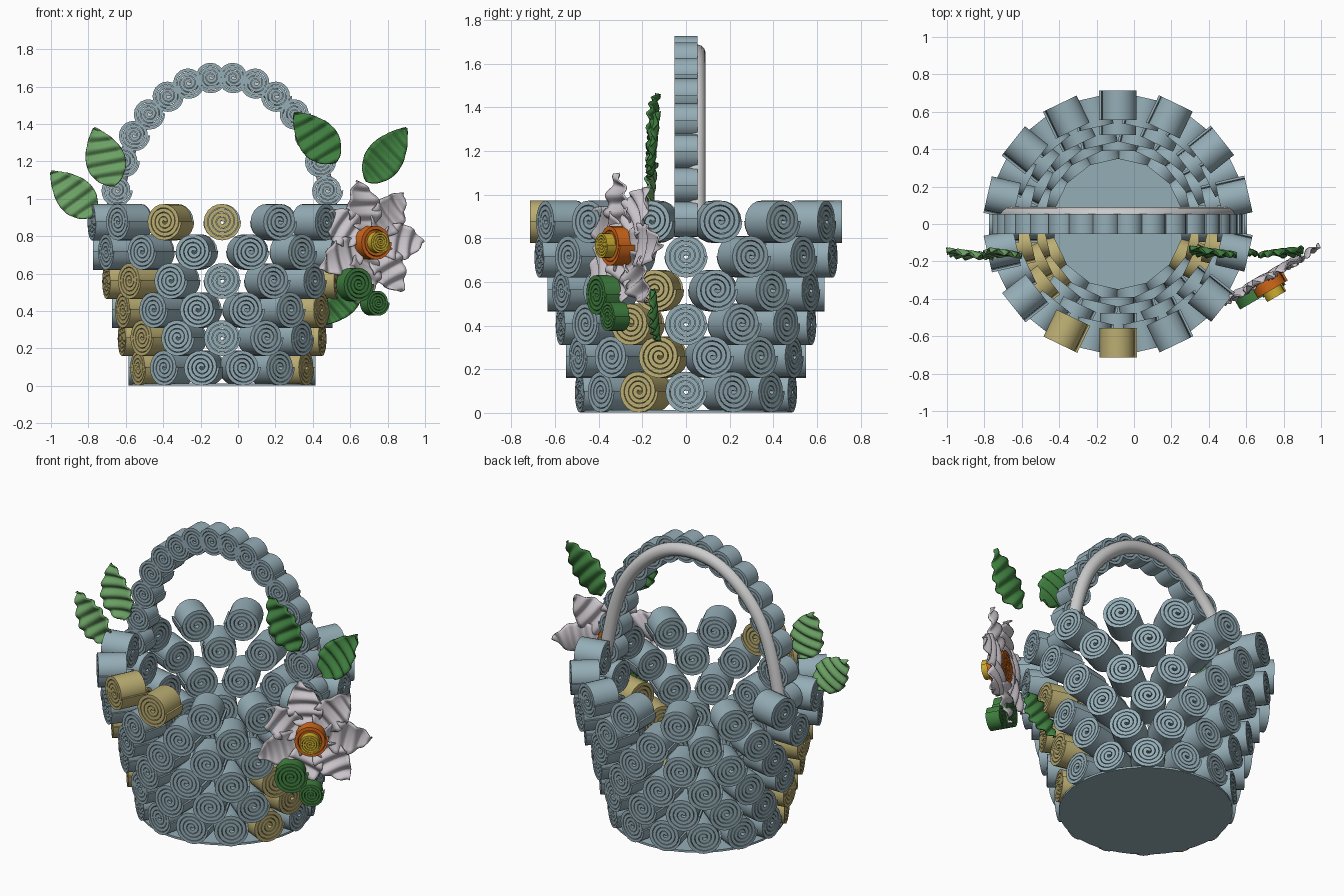
import bpy, bmesh, math
from math import sin, cos, pi, radians
from mathutils import Vector

if "Cube" in bpy.data.objects:
    bpy.data.objects.remove(bpy.data.objects["Cube"])

CX = -0.085  # basket axis


def material(name, col):
    m = bpy.data.materials.new(name)
    m.diffuse_color = (*col, 1)
    m.use_nodes = True
    m.node_tree.nodes["Principled BSDF"].inputs["Base Color"].default_value = m.diffuse_color
    return m


blue = material("blue_paper", (0.30, 0.42, 0.47))
tan = material("tan_paper", (0.50, 0.42, 0.17))
dark_green = material("dark_green", (0.05, 0.21, 0.05))
light_green = material("light_green", (0.15, 0.36, 0.13))
orange = material("orange", (0.65, 0.14, 0.01))
yellow = material("yellow", (0.60, 0.42, 0.03))
petal_mat = material("petal", (0.60, 0.56, 0.60))


def finish(bm, name, mat, angle=35):
    bmesh.ops.recalc_face_normals(bm, faces=bm.faces)
    me = bpy.data.meshes.new(name)
    bm.to_mesh(me)
    bm.free()
    me.shade_smooth()
    me.set_sharp_from_angle(angle=radians(angle))
    if mat:
        me.materials.append(mat)
    return me


def add(name, me):
    ob = bpy.data.objects.new(name, me)
    bpy.context.collection.objects.link(ob)
    return ob


# Rolled paper strip: unit radius, unit length along z
def roll_mesh(name, mat, turns=4, per_turn=20):
    bm = bmesh.new()
    n = turns * per_turn
    pitch = 0.86 / (turns - 0.2)
    prev = None
    for i in range(n + 1):
        a = 2 * pi * i / per_turn
        ro = min(1.0, 0.17 + pitch * i / per_turn)
        ri = max(0.03, 0.17 + pitch * i / per_turn - pitch * 0.86)
        ri = min(ri, ro - 0.03)
        ring = [bm.verts.new((r * cos(a), r * sin(a), z))
                for r, z in ((ri, -.5), (ro, -.5), (ro, .5), (ri, .5))]
        if prev:
            for k in range(4):
                j = (k + 1) % 4
                bm.faces.new((prev[k], prev[j], ring[j], ring[k]))
        else:
            bm.faces.new(ring)
        prev = ring
    bm.faces.new(prev)
    return finish(bm, name, mat)


rolls = {m.name: roll_mesh("roll_" + m.name, m)
         for m in (blue, tan, dark_green, orange, yellow)}


def roll(name, mat, centre, axis, radius, length):
    ob = add(name, rolls[mat.name])
    ob.location = centre
    ob.rotation_mode = 'QUATERNION'
    ob.rotation_quaternion = Vector(axis).to_track_quat('Z', 'Y')
    ob.scale = (radius, radius, length)


# Basket wall: six staggered rows of 14 rolls (z, outer radius, roll radius)
rows = [(0.10, 0.50, 0.098), (0.26, 0.55, 0.100), (0.41, 0.59, 0.100),
        (0.565, 0.635, 0.100), (0.72, 0.69, 0.100), (0.88, 0.715, 0.102)]
# tan rolls, as steps away from the front
tan_steps = [(2.5, -2.5), (3, -3, -2), (2.5, -2.5), (3, -3, -2), (), (0, -1)]
for r, (z, outer, rad) in enumerate(rows):
    for k in range(-7, 7):
        s = k + (0.5 if r % 2 == 0 else 0)
        a = -pi / 2 + s * 2 * pi / 14
        d = Vector((cos(a), sin(a), 0))
        c = Vector((CX, 0, z)) + d * (outer - 0.08)
        roll("basket_roll", tan if s in tan_steps[r] else blue, c, d, rad, 0.16)

# Basket floor
bm = bmesh.new()
bmesh.ops.create_cone(bm, cap_ends=True, segments=48, radius1=0.485, radius2=0.485, depth=0.012)
add("basket_floor", finish(bm, "basket_floor", blue)).location = (CX, 0, 0.008)

# Handle: arch of rolls, mirrored about the basket axis
half = [(0.06, 1.65), (0.18, 1.62), (0.29, 1.55), (0.39, 1.455), (0.47, 1.34),
        (0.525, 1.20), (0.563, 1.045), (0.59, 0.89)]
for dx, z in half:
    for s in (-1, 1):
        roll("handle_roll", blue, (CX + s * dx, 0, z), (0, -1, 0), 0.085, 0.105)

# Handle backing tube
pts = [(-x, z) for x, z in reversed(half)] + half
cu = bpy.data.curves.new("handle_tube", 'CURVE')
cu.dimensions = '3D'
cu.bevel_depth = 0.04
cu.bevel_resolution = 4
cu.use_fill_caps = True
sp = cu.splines.new('NURBS')
sp.points.add(len(pts) - 1)
for p, (x, z) in zip(sp.points, pts):
    p.co = (CX + x, 0.05, z, 1)
sp.use_endpoint_u = True
sp.order_u = 4
sp.resolution_u = 4
add("handle_tube", cu)


# Rippled leaf or petal from base to tip
def leaf(name, mat, base, tip, normal, width, ripples=5, amp=0.012, skew=1.5):
    base, tip, n = Vector(base), Vector(tip), Vector(normal).normalized()
    side = (tip - base).cross(n).normalized()
    bm = bmesh.new()
    nu, nv = 8, 36
    grid = []
    for j in range(nv + 1):
        v = j / nv
        w = width / 2 * max(0.01, sin(pi * v ** 0.8)) ** 0.8
        row = []
        for i in range(nu + 1):
            u = 2 * i / nu - 1
            h = amp * sin(2 * pi * ripples * v + skew * u) + 0.02 * u * u * w / (width / 2)
            row.append(bm.verts.new(base.lerp(tip, v) + side * w * u + n * h))
        grid.append(row)
    for j in range(nv):
        for i in range(nu):
            bm.faces.new((grid[j][i], grid[j][i + 1], grid[j + 1][i + 1], grid[j + 1][i]))
    ob = add(name, finish(bm, name, mat, 60))
    mod = ob.modifiers.new("thickness", 'SOLIDIFY')
    mod.thickness = 0.008
    mod.offset = 0


# Leaves beside the handle and under the flower
F = (0, -1, 0)
leaf("leaf_left_upper", light_green, (-0.66, -0.16, 1.07), (-0.77, -0.14, 1.38), F, 0.21)
leaf("leaf_left_lower", light_green, (-0.765, -0.17, 0.91), (-1.0, -0.14, 1.145), F, 0.20)
leaf("leaf_right_inner", dark_green, (0.53, -0.16, 1.20), (0.30, -0.13, 1.46), F, 0.21)
leaf("leaf_right_outer", dark_green, (0.69, -0.16, 1.09), (0.90, -0.13, 1.38), F, 0.20)
leaf("leaf_under_flower", dark_green, (0.64, -0.15, 0.56), (0.47, -0.13, 0.33), F, 0.16)

# Flower: seven petals, rolled cup and centre
ax = Vector((0.50, -0.866, 0))
e1 = Vector((0.866, 0.50, 0))
up = Vector((0, 0, 1))
fc = Vector((0.70, -0.28, 0.77))
for k in range(7):
    a = 2 * pi * k / 7
    d = e1 * cos(a) + up * sin(a)
    leaf("petal", petal_mat, fc + d * 0.05, fc + d * 0.335, ax, 0.20, ripples=3.5, amp=0.014)
roll("flower_cup", orange, fc + ax * 0.035, ax, 0.095, 0.09)
roll("flower_centre", yellow, fc + ax * 0.08, ax, 0.06, 0.09)

# Green buds
roll("bud_large", dark_green, (0.625, -0.375, 0.545), ax, 0.095, 0.085)
roll("bud_small", dark_green, (0.73, -0.325, 0.445), ax, 0.07, 0.08)
